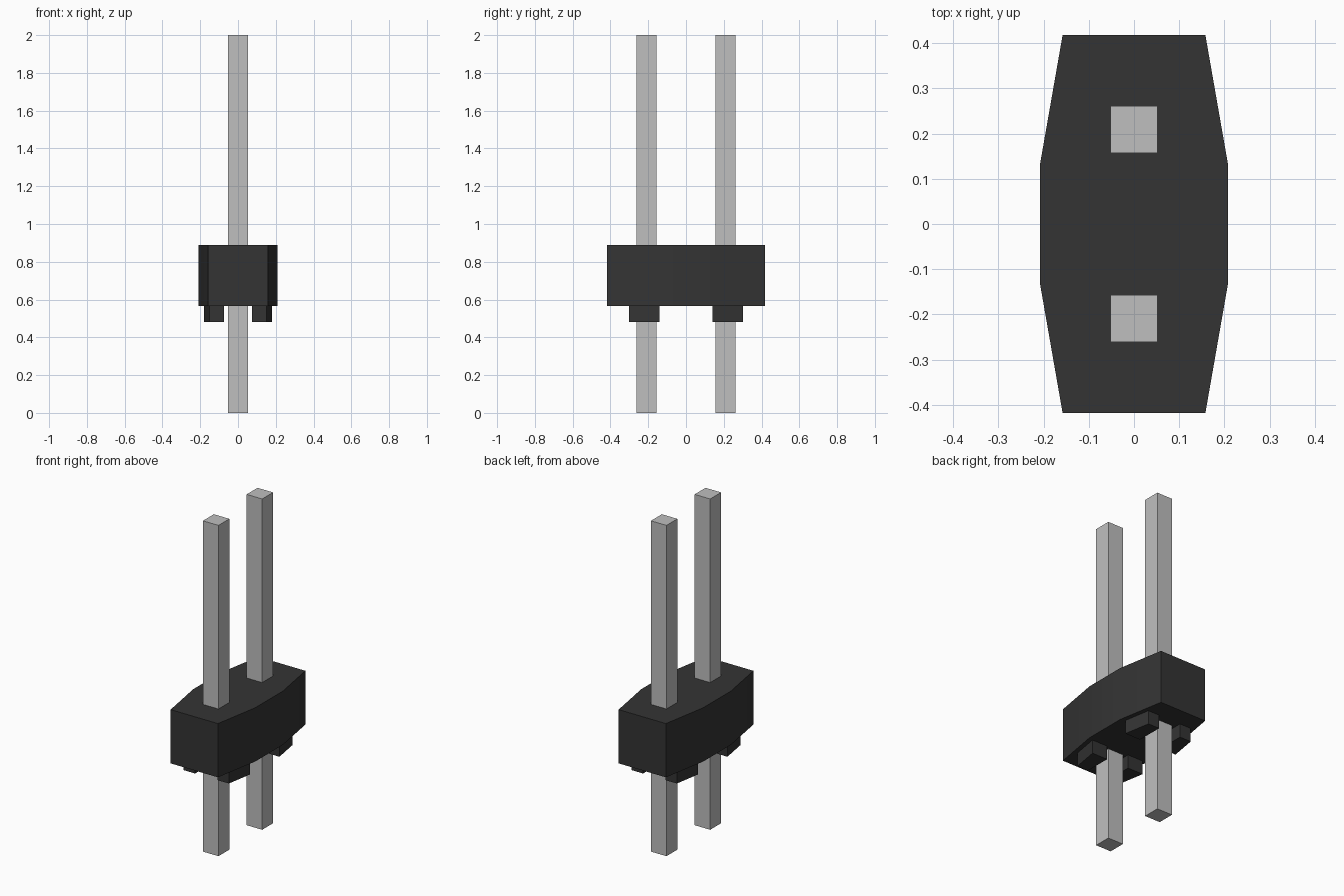
import bpy
import bmesh

cube = bpy.data.objects.get("Cube")
if cube:
    bpy.data.objects.remove(cube, do_unlink=True)


def material(name, value):
    mat = bpy.data.materials.new(name)
    mat.use_nodes = True
    colour = (value, value, value, 1)
    mat.diffuse_color = colour
    mat.node_tree.nodes["Principled BSDF"].inputs["Base Color"].default_value = colour
    return mat


def prism(name, outline, z0, z1, mat):
    """Extrude a flat outline from z0 up to z1."""
    bm = bmesh.new()
    face = bm.faces.new([bm.verts.new((x, y, z0)) for x, y in outline])
    ext = bmesh.ops.extrude_face_region(bm, geom=[face])
    top = [v for v in ext["geom"] if isinstance(v, bmesh.types.BMVert)]
    bmesh.ops.translate(bm, verts=top, vec=(0, 0, z1 - z0))
    bmesh.ops.recalc_face_normals(bm, faces=bm.faces)
    mesh = bpy.data.meshes.new(name)
    bm.to_mesh(mesh)
    bm.free()
    mesh.materials.append(mat)
    obj = bpy.data.objects.new(name, mesh)
    bpy.context.collection.objects.link(obj)
    return obj


black = material("black plastic", 0.034)
silver = material("silver metal", 0.52)

# Housing: rectangle bulging to flat sides
quarter = [(0.158, -0.418), (0.208, -0.132)]
right_half = quarter + [(x, -y) for x, y in reversed(quarter)]
outline = right_half + [(-x, -y) for x, y in right_half]
housing = prism("housing", outline, 0.565, 0.89, black)
bpy.ops.object.select_all(action="DESELECT")
housing.select_set(True)
bpy.context.view_layer.objects.active = housing
bpy.ops.object.shade_smooth_by_angle()

for sy, end in ((-1, "front"), (1, "back")):
    # Square pin running through the housing
    h, yc = 0.052, sy * 0.209
    prism(f"{end}_pin", [(-h, yc - h), (h, yc - h), (h, yc + h), (-h, yc + h)],
          0, 2, silver)
    # Standoff feet, outer side parallel to the tapered housing wall
    for sx, side in ((1, "left"), (-1, "right")):
        foot = [(0.075, 0.14), (0.179, 0.14), (0.151, 0.303), (0.075, 0.303)]
        prism(f"{end}_{side}_foot", [(sx * x, sy * y) for x, y in foot],
              0.482, 0.565, black)
